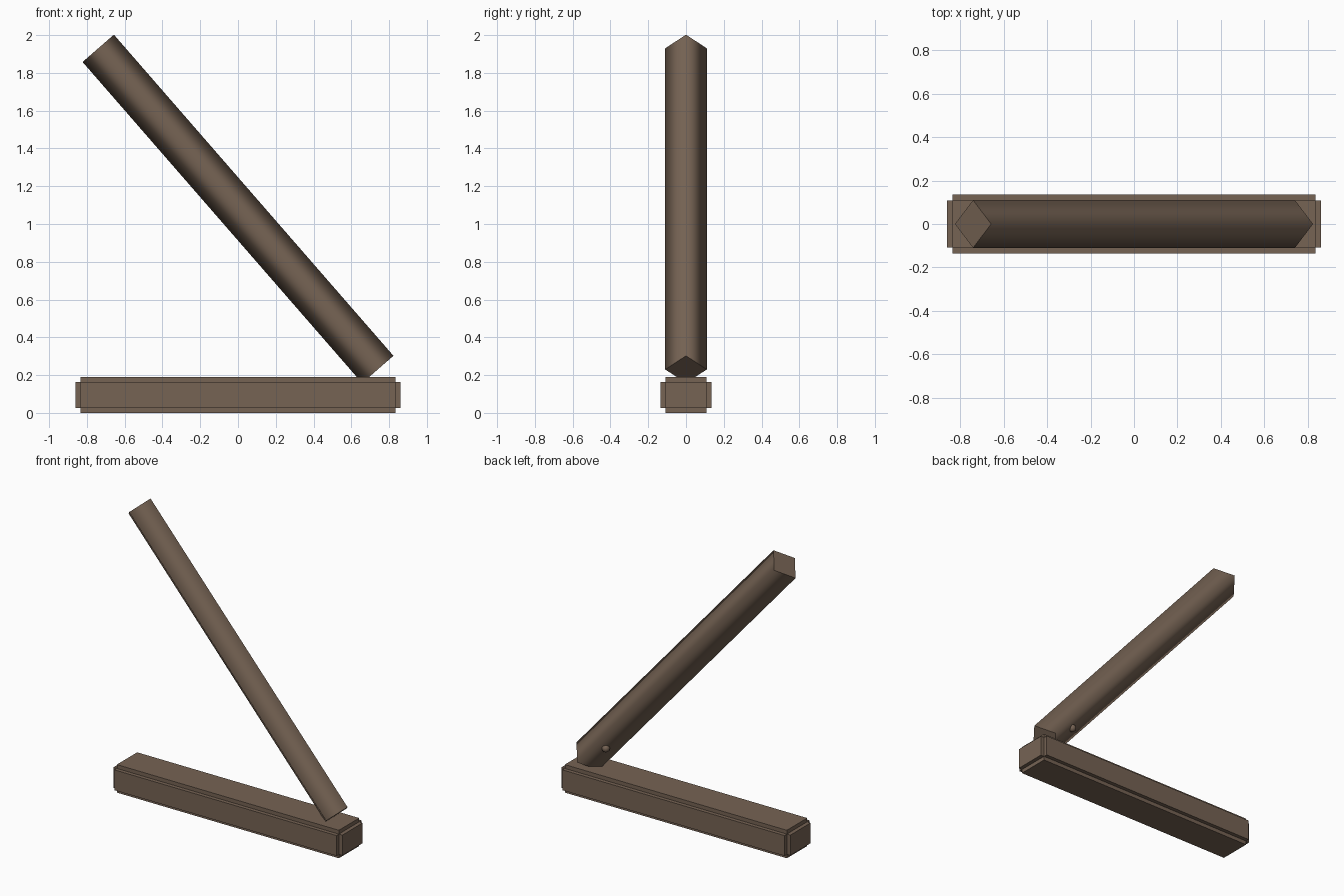
import bpy, bmesh, math
from mathutils import Matrix, Vector

cube = bpy.data.objects.get("Cube")
if cube:
    bpy.data.objects.remove(cube, do_unlink=True)

brown = bpy.data.materials.new("dark brown wood")
color = (0.18, 0.125, 0.088, 1)
brown.diffuse_color = color
brown.use_nodes = True
shader = next(n for n in brown.node_tree.nodes if n.type == 'BSDF_PRINCIPLED')
shader.inputs["Base Color"].default_value = color


def finish(bm, name):
    mesh = bpy.data.meshes.new(name)
    bm.to_mesh(mesh)
    bm.free()
    mesh.materials.append(brown)
    obj = bpy.data.objects.new(name, mesh)
    bpy.context.collection.objects.link(obj)
    return obj


# Base beam: three crossing blocks give notched edges on every side
HALF_X, HALF_Y, HEIGHT, STEP = 0.86, 0.135, 0.19, 0.026
bm = bmesh.new()
for axis in range(3):
    inset = [STEP] * 3
    inset[axis] = 0
    size = (2 * (HALF_X - inset[0]), 2 * (HALF_Y - inset[1]), HEIGHT - 2 * inset[2])
    bmesh.ops.create_cube(bm, size=1, matrix=Matrix.Translation((0, 0, HEIGHT / 2))
                          @ Matrix.Diagonal((*size, 1)))
finish(bm, "base_beam")

# Leaning arm: square bar turned on its edge, soft sides and flat ends
low, high = Vector((0.74, 0, 0.23)), Vector((-0.74, 0, 1.93))
span = high - low
bm = bmesh.new()
bmesh.ops.create_cone(bm, cap_ends=True, segments=4, radius1=0.11, radius2=0.11,
                      depth=span.length)
for face in bm.faces:
    face.smooth = abs(face.normal.z) < 0.5
arm = finish(bm, "leaning_arm")
arm.location = (low + high) / 2
arm.rotation_euler.y = math.atan2(span.x, span.z)

# Small round stud on the lower back side of the arm
bm = bmesh.new()
bmesh.ops.create_uvsphere(bm, u_segments=16, v_segments=10, radius=0.025)
for face in bm.faces:
    face.smooth = True
stud = finish(bm, "arm_stud")
stud.location = (0.56, 0.06, 0.355)
